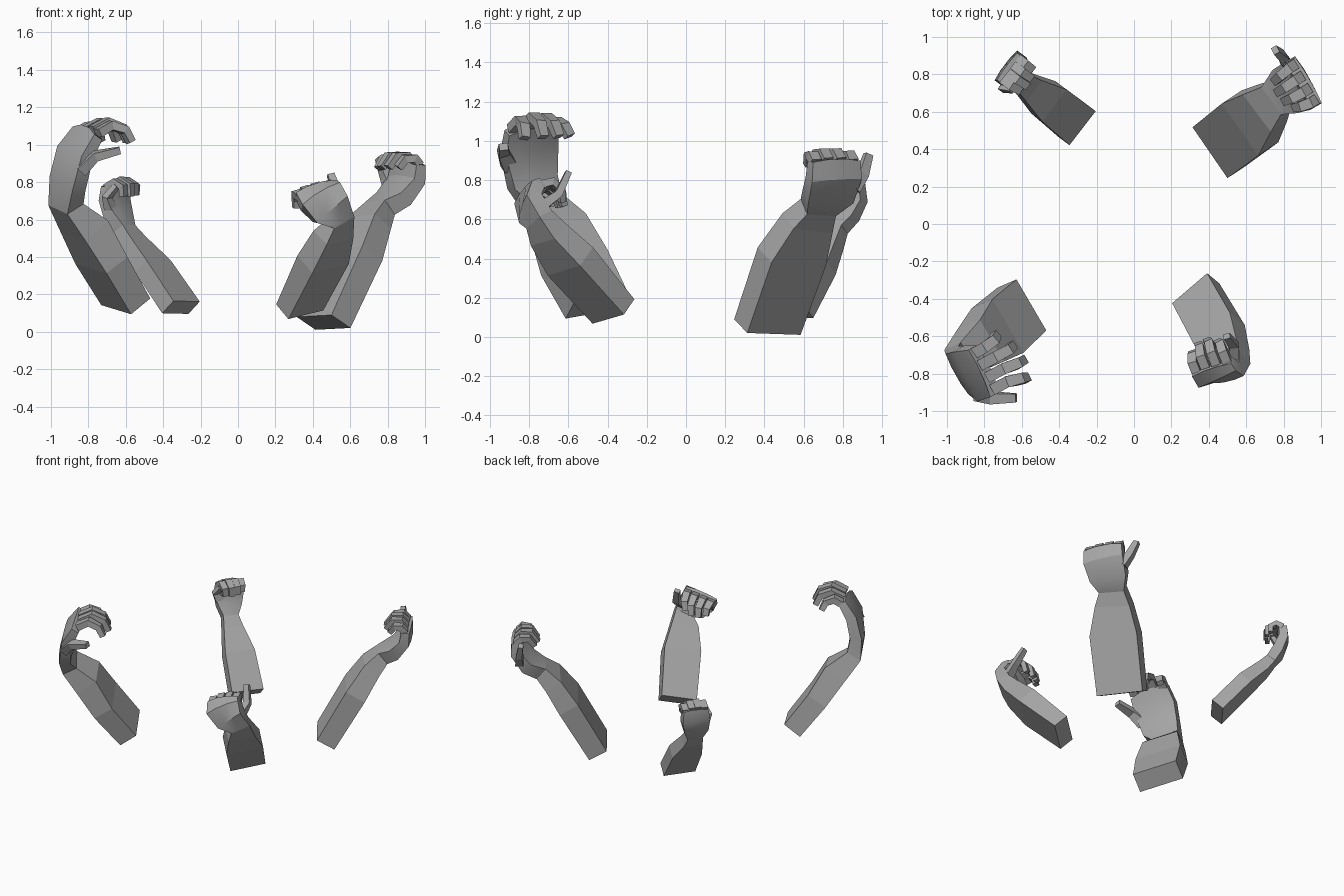
import bpy, bmesh, math
from mathutils import Vector as V

if "Cube" in bpy.data.objects:
    bpy.data.objects.remove(bpy.data.objects["Cube"])

grey = bpy.data.materials.new("clay_grey")
grey.diffuse_color = (0.38, 0.38, 0.38, 1)
grey.use_nodes = True
grey.node_tree.nodes["Principled BSDF"].inputs["Base Color"].default_value = grey.diffuse_color


def tube(name, rings, sides, cols=(-1, 1), before=None, after=None,
         arch=0, smooth=False):
    """Loft cross-sections along a path; each ring is (centre, width, thickness).
    Extra columns thin the edges and bow the far end of the loft."""
    bm = bmesh.new()
    pts = [V(r[0]) for r in rings]
    loops = []
    last = len(rings) - 1
    for i, (c, w, t) in enumerate(rings):
        a = pts[i - 1] if i else V(before or pts[0])
        b = pts[i + 1] if i < last else V(after or pts[-1])
        tangent = (b - a).normalized()
        s = V(sides[0] if i == 0 else sides[1])
        s = (s - tangent * s.dot(tangent)).normalized()
        n = tangent.cross(s)
        loop = []
        for v in (-1, 1):
            for u in (cols if v < 0 else cols[::-1]):
                edge = 1 - .2 * u * u if i and len(cols) > 2 else 1
                bow = -arch * u * u * i / last
                loop.append(bm.verts.new(pts[i] + s * (w / 2 * u)
                                         + n * (t / 2 * v * edge) + tangent * bow))
        loops.append(loop)
    m = len(loops[0])
    for p, q in zip(loops, loops[1:]):
        for k in range(m):
            bm.faces.new((p[k], p[(k + 1) % m], q[(k + 1) % m], q[k]))
    bm.faces.new(loops[0])
    bm.faces.new(loops[-1])
    bmesh.ops.recalc_face_normals(bm, faces=bm.faces)
    me = bpy.data.meshes.new(name)
    bm.to_mesh(me)
    bm.free()
    me.materials.append(grey)
    ob = bpy.data.objects.new(name, me)
    bpy.context.collection.objects.link(ob)
    if smooth:
        bpy.ops.object.select_all(action='DESELECT')
        ob.select_set(True)
        bpy.context.view_layer.objects.active = ob
        bpy.ops.object.shade_smooth_by_angle(angle=math.radians(30))


def arm(tag, arm_side, forearm, hand_side, palm, curl, thumb, size, fan, bow):
    s = V(hand_side).normalized()
    a = V(arm_side)
    tube(tag + "_forearm", forearm, (a, a), after=palm[0][0])
    # the palm shares the wrist ring with the forearm
    wrist_side = a if a.dot(s) > 0 else -a
    arch = palm[-1][1] * bow
    tube(tag + "_palm", [forearm[-1]] + palm, (wrist_side, s),
         cols=(-1, -.4, .4, 1), before=forearm[-2][0], arch=arch, smooth=True)
    # four fingers spread across the bowed knuckles, index first
    knuckle, width, _ = palm[-1]
    end = (V(knuckle) - V(palm[-2][0])).normalized()
    for label, o, length in (("index", -.39, .95), ("middle", -.13, 1.08),
                             ("ring", .14, 1.02), ("little", .39, .8)):
        root = V(knuckle) + s * (o * width) - end * (arch * 4 * o * o)
        path = [root - end * .01] + [root + V(c) * length + s * (o * fan * k)
                                     for k, c in enumerate(curl)]
        tube(f"{tag}_{label}_finger",
             [(p, size * k, size * .8 * k)
              for p, k in zip(path, (1, 1, .92, .8))], (s, s))
    # thumb on the index side
    tube(tag + "_thumb", [(p, size * k, size * .8 * k)
                          for p, k in zip(thumb, (1.3, 1, .75))], (s, s))


# large arm, front left: open hand hooking over
arm("front_left", (-.5, .86, .15),
    [((-.60, -.455, .16), .32, .14), ((-.73, -.57, .38), .335, .15),
     ((-.82, -.65, .56), .26, .17), ((-.92, -.73, .68), .19, .11)],
    (-.5, .86, 0),
    [((-.91, -.785, .80), .26, .10), ((-.865, -.80, .97), .30, .09),
     ((-.79, -.785, 1.085), .28, .07)],
    [(.07, .04, .035), (.14, .07, .005), (.165, .09, -.06)],
    [(-.84, -.90, .87), (-.76, -.93, .94), (-.63, -.93, .97)], .06, .04, .1)

# small arm, back left: loose fist
arm("back_left", (.6, .8, 0),
    [((-.305, .535, .13), .23, .10), ((-.455, .655, .35), .215, .10),
     ((-.56, .73, .48), .14, .085), ((-.605, .765, .55), .11, .07)],
    (.6, .8, 0),
    [((-.64, .80, .62), .17, .09), ((-.66, .83, .71), .20, .08),
     ((-.655, .825, .79), .18, .07)],
    [(.045, -.035, .02), (.085, -.06, -.005), (.085, -.06, -.06)],
    [(-.68, .75, .66), (-.70, .73, .72), (-.65, .72, .78)], .047, -.01, .08)

# large arm, back right: palm bent upward
arm("back_right", (.575, -.815, .05),
    [((.457, .415, .05), .33, .14), ((.62, .54, .41), .34, .15),
     ((.70, .62, .58), .25, .13), ((.76, .675, .66), .18, .10)],
    (.5, -.86, 0),
    [((.835, .725, .715), .265, .11), ((.905, .755, .82), .29, .09),
     ((.91, .755, .91), .28, .07)],
    [(-.03, -.02, .03), (-.08, -.05, .03), (-.12, -.07, -.03)],
    [(.82, .85, .76), (.79, .90, .83), (.755, .93, .93)], .056, -.03, .05)

# medium arm, front right: fingers curled inward, thumb raised
arm("front_right", (.77, .59, .24),
    [((.33, -.37, .13), .25, .115), ((.455, -.59, .385), .26, .14),
     ((.51, -.70, .52), .19, .12), ((.54, -.75, .60), .14, .09)],
    (-.85, -.25, -.25),
    [((.49, -.795, .66), .22, .10), ((.435, -.795, .73), .25, .09),
     ((.41, -.75, .76), .23, .08)],
    [(-.02, .05, .01), (-.03, .10, -.03), (-.04, .11, -.09)],
    [(.53, -.73, .67), (.535, -.65, .73), (.495, -.60, .84)], .05, -.02, .07)
